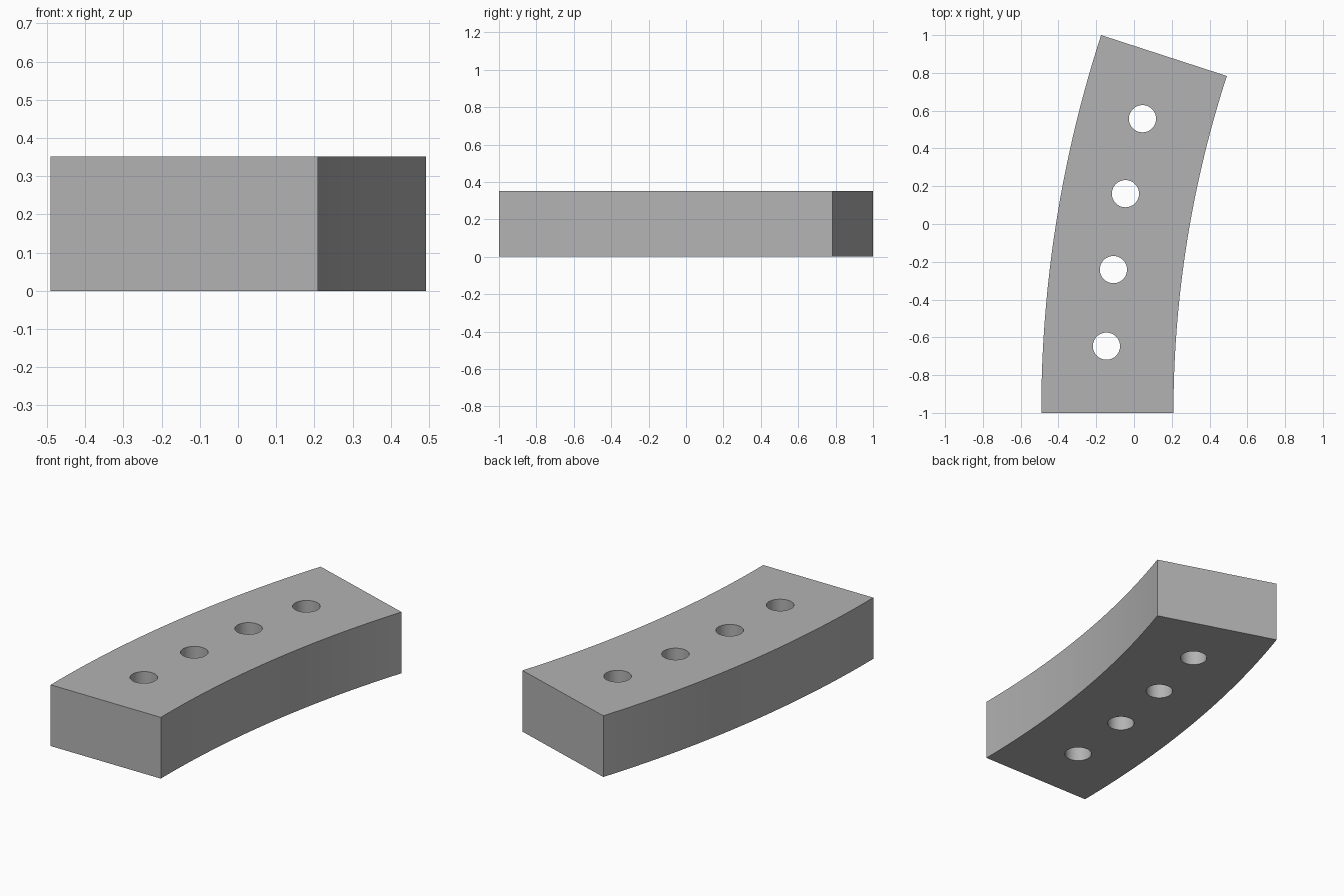
import bpy
import bmesh
from math import sin, cos, radians

cube = bpy.data.objects.get("Cube")
if cube:
    bpy.data.objects.remove(cube, do_unlink=True)

HEIGHT = 0.352
OUTER, INNER, HOLE_ARC = 6.472, 5.772, 6.137   # radii about the arc centre
SWEEP = 18                                     # degrees
CENTRE_X, CENTRE_Y = 5.981, -1.0
HOLE_RADIUS = 0.072
STEPS = 32


def arc_point(radius, degrees):
    a = radians(degrees)
    return CENTRE_X - radius * cos(a), CENTRE_Y + radius * sin(a)


# Single grey material
grey = bpy.data.materials.new("grey")
grey.use_nodes = True
colour = (0.45, 0.45, 0.45, 1)
grey.diffuse_color = colour
grey.node_tree.nodes["Principled BSDF"].inputs["Base Color"].default_value = colour

# Curved block: arc outline extruded upwards
angles = [SWEEP * i / STEPS for i in range(STEPS + 1)]
outline = [arc_point(INNER, a) for a in angles]
outline += [arc_point(OUTER, a) for a in reversed(angles)]
bm = bmesh.new()
base = bm.faces.new([bm.verts.new((x, y, 0)) for x, y in outline])
top = bmesh.ops.extrude_face_region(bm, geom=[base])["geom"]
bmesh.ops.translate(bm, vec=(0, 0, HEIGHT),
                    verts=[v for v in top if isinstance(v, bmesh.types.BMVert)])
bmesh.ops.recalc_face_normals(bm, faces=bm.faces)
mesh = bpy.data.meshes.new("curved_block")
bm.to_mesh(mesh)
bm.free()
mesh.materials.append(grey)
block = bpy.data.objects.new("curved_block", mesh)
bpy.context.collection.objects.link(block)

# Four evenly spaced through holes along the arc
for i in range(4):
    x, y = arc_point(HOLE_ARC, 9 + 3.8 * (i - 1.5))
    bpy.ops.mesh.primitive_cylinder_add(vertices=48, radius=HOLE_RADIUS,
                                        depth=HEIGHT * 2, location=(x, y, HEIGHT / 2))
    cutter = bpy.context.object
    cutter.name = "hole_cutter"
    cutter.hide_render = True
    cutter.data.materials.append(grey)
    bpy.context.view_layer.objects.active = block
    mod = block.modifiers.new("hole", "BOOLEAN")
    mod.operation = "DIFFERENCE"
    mod.solver = "EXACT"
    mod.object = cutter
    bpy.ops.object.modifier_apply(modifier=mod.name)
    bpy.data.objects.remove(cutter, do_unlink=True)

# Smooth curved walls, crisp edges
bpy.ops.object.select_all(action="DESELECT")
block.select_set(True)
bpy.context.view_layer.objects.active = block
bpy.ops.object.shade_smooth_by_angle(angle=radians(30))
